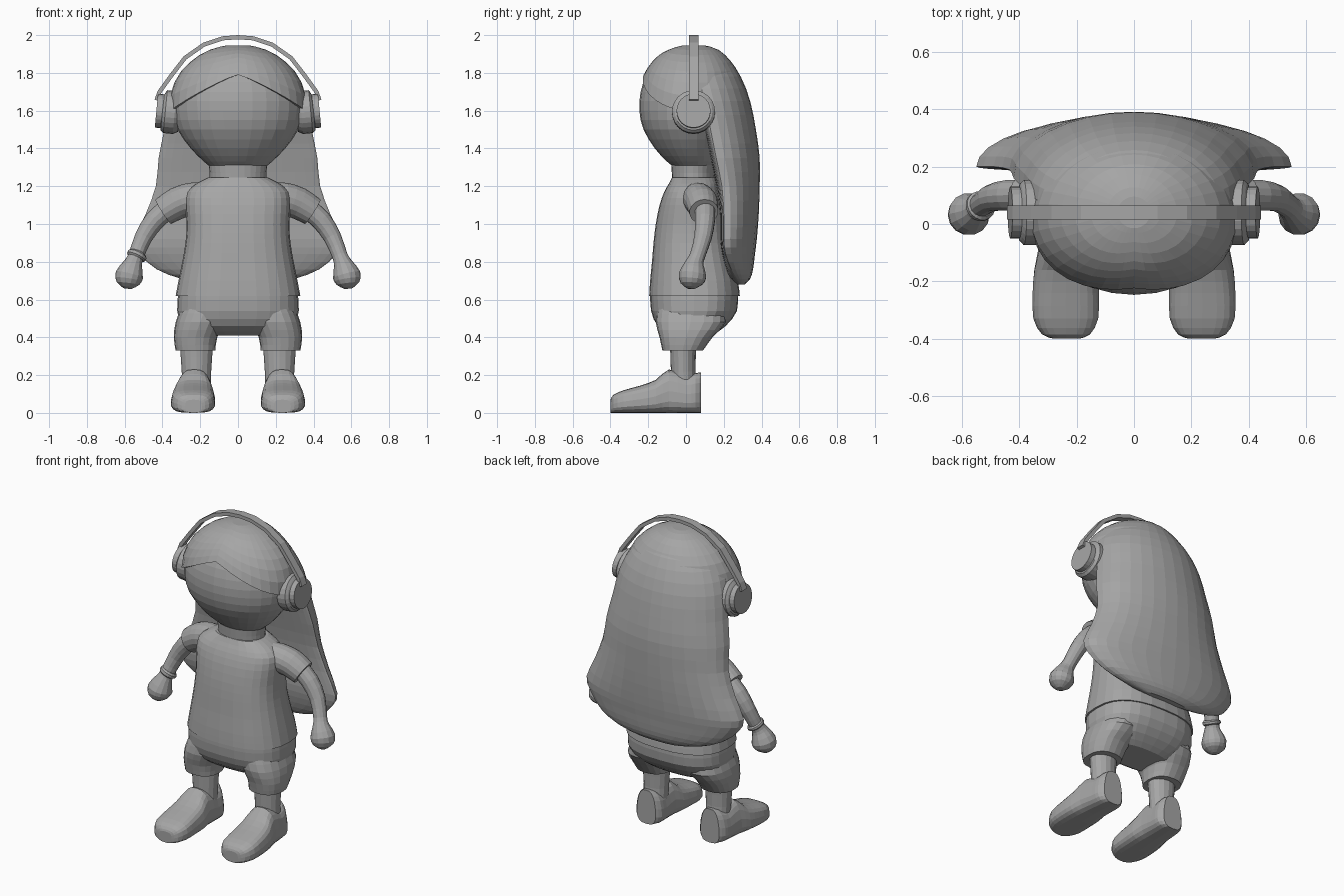
import bpy
import bmesh
import math
from mathutils import Vector

cube = bpy.data.objects.get("Cube")
if cube:
    bpy.data.objects.remove(cube, do_unlink=True)

GREY = (0.38, 0.38, 0.38, 1)
clay = bpy.data.materials.new("clay_grey")
clay.use_nodes = True
clay.diffuse_color = GREY
clay.node_tree.nodes["Principled BSDF"].inputs["Base Color"].default_value = GREY


def smooth_rows(rows, steps):
    """Resample rows of numbers with a Catmull-Rom spline."""
    result = []
    last = len(rows) - 1
    for i in range(last):
        before, start = rows[max(i - 1, 0)], rows[i]
        end, after = rows[i + 1], rows[min(i + 2, last)]
        for k in range(steps):
            t = k / steps
            result.append([
                b + t / 2 * (c - a + t * (2 * a - 5 * b + 4 * c - d + t * (3 * (b - c) + d - a)))
                for a, b, c, d in zip(before, start, end, after)])
    result.append(list(rows[last]))
    return result


def loft(name, rings, mirror=1):
    """Skin a list of equal rings and close both ends."""
    bm = bmesh.new()
    loops = [[bm.verts.new((x * mirror, y, z)) for x, y, z in ring] for ring in rings]
    count = len(loops[0])
    for low, high in zip(loops, loops[1:]):
        for i in range(count):
            j = (i + 1) % count
            bm.faces.new((low[i], low[j], high[j], high[i]))
    bm.faces.new(loops[0])
    bm.faces.new(loops[-1])
    bmesh.ops.recalc_face_normals(bm, faces=bm.faces)
    mesh = bpy.data.meshes.new(name)
    bm.to_mesh(mesh)
    bm.free()
    mesh.materials.append(clay)
    obj = bpy.data.objects.new(name, mesh)
    bpy.context.collection.objects.link(obj)
    return obj


def angles(count):
    return [math.tau * i / count for i in range(count)]


def bend(value, power):
    return math.copysign(abs(value) ** (2 / power), value)


def body(name, rows, power=2, steps=2, count=28, mirror=1):
    """Upright form; each row is z, centre x, half width, front y, back y."""
    rings = []
    for z, cx, width, front, back in smooth_rows(rows, steps):
        mid, depth = (front + back) / 2, (back - front) / 2
        rings.append([(cx + width * bend(math.cos(a), power),
                       mid + depth * bend(math.sin(a), power), z) for a in angles(count)])
    return loft(name, rings, mirror)


def tube(name, rows, steps=2, count=14, mirror=1):
    """Round limb; each row is x, y, z, radius."""
    path = smooth_rows(rows, steps)
    rings = []
    for i, row in enumerate(path):
        centre = Vector(row[:3])
        ahead = Vector(path[min(i + 1, len(path) - 1)][:3])
        behind = Vector(path[max(i - 1, 0)][:3])
        tangent = (ahead - behind).normalized()
        side = tangent.cross(Vector((0, 1, 0))).normalized()
        up = side.cross(tangent)
        rings.append([centre + row[3] * (math.cos(a) * side + math.sin(a) * up)
                      for a in angles(count)])
    return loft(name, rings, mirror)


# Head and neck
HEAD = [(1.29, 0, .13, -.05, .13), (1.33, 0, .18, -.1, .17), (1.4, 0, .25, -.165, .2),
        (1.5, 0, .32, -.225, .24), (1.6, 0, .345, -.247, .27), (1.7, 0, .34, -.24, .28),
        (1.8, 0, .29, -.205, .26), (1.88, 0, .2, -.14, .2), (1.92, 0, .11, -.06, .14),
        (1.935, 0, .02, .02, .06)]
body("head", HEAD)
body("neck", [(1.2, 0, .15, -.07, .15), (1.27, 0, .15, -.075, .15),
              (1.34, 0, .16, -.08, .16)])


# Hair cap with a pointed parting over the forehead
def head_size(z):
    table = smooth_rows(HEAD, 4)
    for a, b in zip(table, table[1:]):
        if z <= b[0]:
            t = (z - a[0]) / (b[0] - a[0])
            return [p + t * (q - p) for p, q in zip(a, b)]
    return table[-1]


def cap_ring(t, grow):
    ring = []
    for a in angles(36):
        dip = abs(math.cos(a)) ** 1.3 if math.sin(a) < 0 else 1
        start = 1.79 - .19 * dip
        z = start + (1.932 - start) * (1 - (1 - t) ** 2)
        z, _, width, front, back = head_size(z)
        mid, depth = (front + back) / 2, (back - front) / 2
        ring.append(((width + grow) * math.cos(a), mid + (depth + grow) * math.sin(a),
                     z + grow * t))
    return ring


loft("hair_cap", [cap_ring(0, -.02)] + [cap_ring(k / 8, .014) for k in range(9)])

# Long hair down the back: z, half width, side y, front y, back y
MANE = [(.68, .15, .29, .27, .31), (.71, .3, .27, .23, .34), (.76, .43, .24, .21, .355),
        (.84, .52, .21, .19, .365), (.92, .55, .2, .18, .375), (1.05, .49, .2, .18, .385),
        (1.2, .435, .19, .16, .39), (1.35, .42, .16, .13, .39), (1.5, .39, .13, .09, .37),
        (1.65, .362, .1, .02, .34), (1.78, .3, .07, 0, .29), (1.88, .19, .05, -.02, .22),
        (1.94, .05, .04, 0, .12)]
mane_rings = []
for z, width, side, front, back in smooth_rows(MANE, 2):
    mane_rings.append([(width * math.cos(a),
                        side + math.sin(a) * ((back - side) if math.sin(a) > 0 else (side - front)),
                        z) for a in angles(32)])
loft("long_hair", mane_rings)

# Shirt and shorts
body("shirt", [(.62, 0, .33, -.195, .285), (.7, 0, .315, -.19, .275), (.8, 0, .295, -.18, .25),
               (.9, 0, .278, -.172, .23), (1, 0, .272, -.16, .22), (1.1, 0, .278, -.14, .2),
               (1.17, 0, .27, -.115, .18), (1.215, 0, .22, -.09, .17),
               (1.245, 0, .16, -.075, .155)], power=2.5)
body("shorts_seat", [(.41, 0, .2, -.08, .14), (.46, 0, .29, -.15, .21),
                     (.54, 0, .322, -.185, .27), (.64, 0, .315, -.19, .275)], power=2.6)

# Headphone band
half = [(.432, 1.655), (.415, 1.7), (.35, 1.79), (.28, 1.88), (.18, 1.95), (.08, 1.983)]
arch = [Vector(p) for p in half + [(0, 1.989)] + [(-x, z) for x, z in reversed(half)]]
band_rings = []
for i, point in enumerate(arch):
    run = (arch[min(i + 1, len(arch) - 1)] - arch[max(i - 1, 0)]).normalized()
    out = Vector((-run.y, run.x)) * .011
    outer, inner = point + out, point - out
    band_rings.append([(outer.x, .015, outer.y), (outer.x, .065, outer.y),
                       (inner.x, .065, inner.y), (inner.x, .015, inner.y)])
loft("headphone_band", band_rings)

# Paired parts
for label, s in (("left", 1), ("right", -1)):
    tube(label + "_ear_cup",
         [(.31, .04, 1.588, .1), (.335, .04, 1.59, .114), (.385, .04, 1.595, .114),
          (.397, .04, 1.596, .1), (.4, .04, 1.597, .09), (.432, .04, 1.6, .09)],
         steps=1, count=24, mirror=s)
    tube(label + "_sleeve",
         [(.16, .05, 1.15, .07), (.24, .065, 1.135, .085), (.32, .085, 1.11, .085),
          (.395, .095, 1.065, .077)], count=18, mirror=s)
    tube(label + "_arm",
         [(.36, .1, 1.09, .055), (.44, .1, 1.02, .054), (.5, .09, .93, .047),
          (.54, .06, .83, .041), (.555, .045, .79, .05), (.575, .035, .73, .074),
          (.582, .03, .685, .06), (.585, .03, .658, .02)], mirror=s)
    body(label + "_shorts_leg",
         [(.33, .225, .105, -.125, .09), (.4, .225, .115, -.14, .14),
          (.48, .2, .13, -.16, .21), (.56, .17, .13, -.15, .2)],
         power=2.4, count=20, mirror=s)
    body(label + "_shin",
         [(.12, .22, .075, -.08, .06), (.22, .22, .078, -.08, .05), (.36, .22, .088, -.085, .055)],
         count=16, mirror=s)

    # Shoe, lofted from toe to heel: y, centre x, half width, height
    shoe_rows = [(-.4, .235, .045, .07), (-.385, .237, .085, .095), (-.33, .238, .116, .12),
                 (-.24, .238, .12, .145), (-.16, .235, .118, .175), (-.09, .232, .108, .23),
                 (0, .228, .1, .2), (.05, .225, .095, .21), (.08, .225, .07, .215)]
    shoe_rings = []
    for y, cx, width, height in smooth_rows(shoe_rows, 2):
        ring = []
        for a in angles(20):
            z = height / 2 * (1 + bend(math.sin(a), 3.2))
            ring.append((cx + width * bend(math.cos(a), 3.2) * (1 - .4 * (z / .24) ** 2), y, z))
        shoe_rings.append(ring)
    loft(label + "_shoe", shoe_rings, s)

# Wristband on the right arm
tube("wristband", [(.53, .067, .845, .044), (.533, .064, .838, .053),
                   (.539, .06, .826, .053), (.542, .058, .819, .044)],
     steps=1, count=18, mirror=-1)
